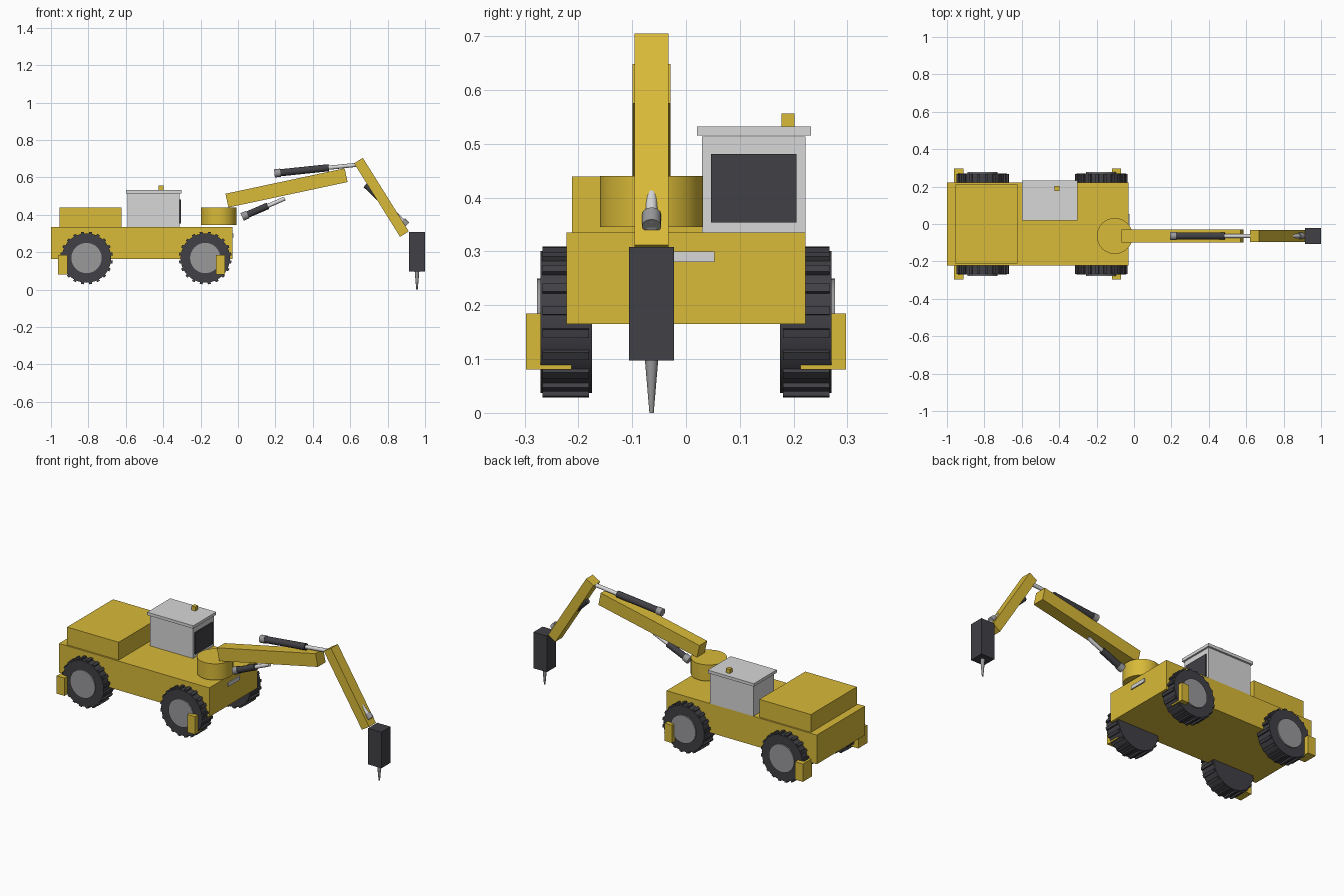
import bpy, bmesh, math
from mathutils import Matrix, Vector

if "Cube" in bpy.data.objects:
    bpy.data.objects.remove(bpy.data.objects["Cube"])


def material(name, rgb):
    m = bpy.data.materials.new(name)
    m.diffuse_color = (*rgb, 1)
    m.use_nodes = True
    m.node_tree.nodes["Principled BSDF"].inputs["Base Color"].default_value = m.diffuse_color
    return m


YELLOW = material("machine yellow", (0.69, 0.49, 0.04))
LIGHT = material("light grey", (0.68, 0.68, 0.68))
DARK = material("dark rubber", (0.052, 0.051, 0.06))
STEEL = material("steel grey", (0.32, 0.32, 0.33))

ARM_Y = -0.064


def finish(bm, name, mat, smooth=False):
    mesh = bpy.data.meshes.new(name)
    bmesh.ops.recalc_face_normals(bm, faces=bm.faces)
    bm.to_mesh(mesh)
    bm.free()
    mesh.materials.append(mat)
    ob = bpy.data.objects.new(name, mesh)
    bpy.context.collection.objects.link(ob)
    if smooth:
        bpy.ops.object.select_all(action='DESELECT')
        ob.select_set(True)
        bpy.context.view_layer.objects.active = ob
        bpy.ops.object.shade_smooth_by_angle(angle=math.radians(35))
    return ob


def box(name, mat, x, y, z):
    """Box from (min, max) pairs on each axis."""
    bm = bmesh.new()
    size = [b - a for a, b in (x, y, z)]
    mid = [(a + b) / 2 for a, b in (x, y, z)]
    bmesh.ops.create_cube(bm, size=1, matrix=Matrix.Translation(mid) @ Matrix.Diagonal((*size, 1)))
    return finish(bm, name, mat)


def rod(name, mat, a, b, r1, r2=None, sides=16):
    """Round bar or cone between two points."""
    a, b = Vector(a), Vector(b)
    d = b - a
    bm = bmesh.new()
    turn = d.to_track_quat('Z', 'Y').to_matrix().to_4x4()
    bmesh.ops.create_cone(bm, cap_ends=True, segments=sides, radius1=r1,
                          radius2=r1 if r2 is None else r2, depth=d.length,
                          matrix=Matrix.Translation((a + b) / 2) @ turn)
    return finish(bm, name, mat, True)


def beam(name, a, b, thick, width):
    """Square arm section between two (x, z) points."""
    a, b = Vector((a[0], ARM_Y, a[1])), Vector((b[0], ARM_Y, b[1]))
    d = b - a
    tilt = Matrix.Rotation(-math.atan2(d.z, d.x), 4, 'Y')
    bm = bmesh.new()
    bmesh.ops.create_cube(bm, size=1, matrix=Matrix.Translation((a + b) / 2) @ tilt
                          @ Matrix.Diagonal((d.length, width, thick, 1)))
    return finish(bm, name, YELLOW)


def ram(name, a, b, split, r_barrel, r_rod, cap_on_rod=False):
    """Hydraulic ram: dark barrel, pale rod and a steel end cap."""
    a, b = Vector((a[0], ARM_Y, a[1])), Vector((b[0], ARM_Y, b[1]))
    mid = a.lerp(b, split)
    step = (b - a).normalized() * 0.032
    rod(name + "_barrel", DARK, a, mid, r_barrel)
    rod(name + "_rod", LIGHT, mid, b, r_rod)
    if cap_on_rod:
        rod(name + "_cap", STEEL, b - step, b, 0.0175)
    else:
        rod(name + "_cap", STEEL, a - step * 0.1, a + step * 0.9, 0.022)


# Chassis, engine cover and front light bar
box("chassis", YELLOW, (-1, -0.03), (-0.222, 0.222), (0.165, 0.335))
box("engine_cover", YELLOW, (-0.955, -0.622), (-0.212, 0.212), (0.335, 0.439))
box("light_bar", LIGHT, (-0.031, -0.023), (-0.053, 0.053), (0.28, 0.30))

# Cab with windscreen, roof and beacon
box("cab", LIGHT, (-0.59, -0.312), (0.03, 0.222), (0.335, 0.514))
box("windscreen", DARK, (-0.313, -0.306), (0.046, 0.205), (0.354, 0.481))
box("cab_roof", LIGHT, (-0.6, -0.303), (0.02, 0.232), (0.515, 0.532))
box("beacon", YELLOW, (-0.424, -0.399), (0.177, 0.202), (0.532, 0.556))

# Wheels and stabiliser legs, both sides
for side, s in (("right", -1), ("left", 1)):
    for end, cx, leg in (("rear", -0.81, (-0.963, -0.912)), ("front", -0.175, (-0.118, -0.07))):
        tag = f"{end}_{side}"
        cz = 0.169
        rod("tyre_" + tag, DARK, (cx, s * 0.175, cz), (cx, s * 0.27, cz), 0.132, sides=40)
        rod("hub_" + tag, STEEL, (cx, s * 0.262, cz), (cx, s * 0.277, cz), 0.081, sides=32)
        # Tread bars around the tyre
        bm = bmesh.new()
        for i in range(20):
            spin = Matrix.Rotation(math.tau * (i + 0.5) / 20, 4, 'Y')
            bmesh.ops.create_cube(bm, size=1, matrix=Matrix.Translation((cx, s * 0.2235, cz)) @ spin
                                  @ Matrix.Translation((0, 0, 0.132))
                                  @ Matrix.Diagonal((0.016, 0.087, 0.018, 1)))
        finish(bm, "treads_" + tag, DARK)
        box("stabiliser_" + tag, YELLOW, leg, sorted((s * 0.213, s * 0.297)), (0.081, 0.185))

# Turret and arm sections
rod("turret", YELLOW, (-0.103, ARM_Y, 0.345), (-0.103, ARM_Y, 0.44), 0.096, sides=32)
beam("boom", (-0.059, 0.476), (0.578, 0.612), 0.075, 0.071)
beam("stick", (0.644, 0.690), (0.890, 0.297), 0.055, 0.063)

# Hydraulic rams
ram("boom_ram", (0.025, 0.390), (0.25, 0.487), 0.6, 0.018, 0.011)
ram("stick_ram", (0.198, 0.622), (0.64, 0.668), 0.65, 0.019, 0.011)
ram("breaker_ram", (0.682, 0.560), (0.903, 0.347), 0.6, 0.016, 0.011, True)

# Breaker hammer and chisel
box("breaker", DARK, (0.914, 1.0), (-0.106, -0.022), (0.097, 0.308))
rod("chisel", STEEL, (0.957, ARM_Y, 0.1), (0.957, ARM_Y, 0), 0.0125, 0.004, sides=12)
